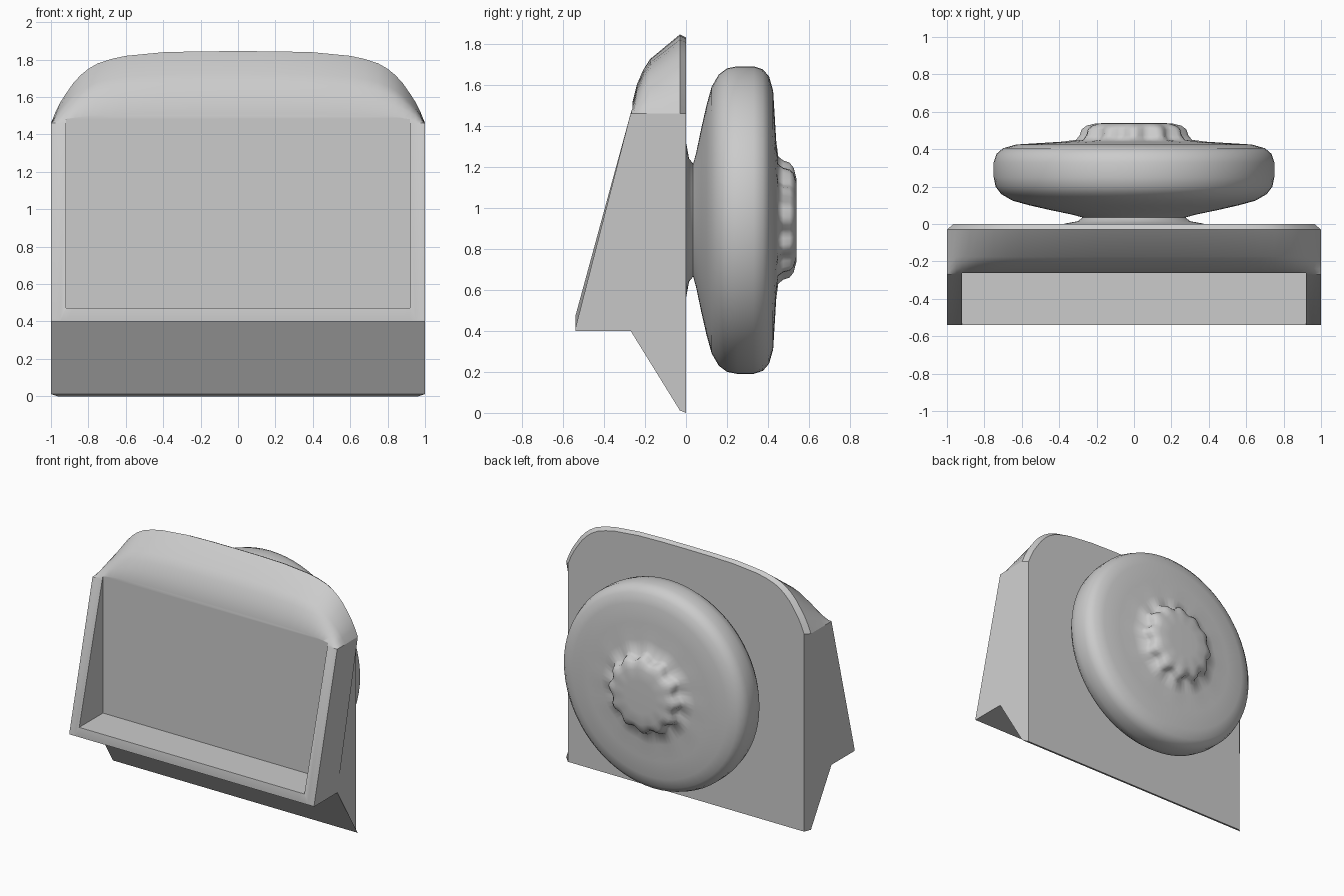
import bpy, bmesh
from math import sin, cos, pi, radians

if "Cube" in bpy.data.objects:
    bpy.data.objects.remove(bpy.data.objects["Cube"])


def make_object(name, bm):
    bmesh.ops.recalc_face_normals(bm, faces=bm.faces)
    me = bpy.data.meshes.new(name)
    bm.to_mesh(me)
    bm.free()
    ob = bpy.data.objects.new(name, me)
    bpy.context.collection.objects.link(ob)
    return ob


def smooth(ob, angle):
    bpy.ops.object.select_all(action='DESELECT')
    ob.select_set(True)
    bpy.context.view_layer.objects.active = ob
    bpy.ops.object.shade_smooth_by_angle(angle=radians(angle))


def loft(rings, closed=False):
    """Skin between rings of points; cap the ends unless closed."""
    bm = bmesh.new()
    vs = [[bm.verts.new(p) for p in r] for r in rings]
    n = len(vs[0])
    for a, b in zip(vs, vs[1:]):
        for i in range(n):
            j = (i + 1) % n
            bm.faces.new((a[i], a[j], b[j], b[i]))
    bm.faces.new(vs[0])
    bm.faces.new(vs[-1])
    return bm


# Housing: side profiles lofted across x, roof sinking towards the corners
SHOULDER = 1.46
ROOF = [(-.265, 1.5), (-.24, 1.6), (-.21, 1.67), (-.175, 1.725), (-.03, 1.845), (0, 1.83)]
HALF = [(1, 0), (.975, .16), (.95, .29), (.92, .41), (.88, .56), (.84, .67), (.8, .755),
        (.75, .83), (.68, .89), (.6, .935), (.4, .985), (.2, .998)]


def section(x, s):
    lip = .47 if abs(x) < .93 else .41
    pts = [(0, 0), (-.03, .012), (-.27, .4), (-.54, .4), (-.54, lip), (-.27, SHOULDER)]
    pts += [(y, SHOULDER + (h - SHOULDER) * s) for y, h in ROOF]
    return [(x * (.965 if y == 0 else 1), y, z) for y, z in pts]


stations = [(-x, s) for x, s in HALF] + [(0, 1)] + [(x, s) for x, s in reversed(HALF)]
housing = make_object("housing", loft([section(x, s) for x, s in stations]))

# Wedge recess in the sloping front
bm = bmesh.new()
bmesh.ops.create_cube(bm, size=1)
for v in bm.verts:
    v.co.x *= 1.84
    v.co.y = -.262 if v.co.y > 0 else -.8
    v.co.z = 1.6 if v.co.z > 0 else .472
cutter = make_object("recess_cutter", bm)
mod = housing.modifiers.new("recess", 'BOOLEAN')
mod.operation = 'DIFFERENCE'
mod.solver = 'EXACT'
mod.object = cutter
bpy.context.view_layer.objects.active = housing
housing.select_set(True)
bpy.ops.object.modifier_apply(modifier="recess")
bpy.data.objects.remove(cutter)
smooth(housing, 25)

# Round knob on a short stem, with a lobed hub on its back face: (y, radius, lobe depth)
KNOB = [(-.01, .42, 0), (.004, .36, 0), (.015, .3, 0), (.035, .275, 0), (.05, .33, 0), (.075, .45, 0),
        (.1, .56, 0), (.125, .65, 0), (.16, .71, 0), (.2, .74, 0), (.25, .75, 0),
        (.33, .75, 0), (.375, .735, 0), (.405, .7, 0), (.425, .63, 0), (.433, .5, 0),
        (.44, .38, .005), (.45, .29, .02), (.475, .27, .02), (.505, .265, .015),
        (.525, .245, .01), (.538, .2, .004), (.54, .12, 0)]
N = 72
rings = []
for y, r, lobe in KNOB:
    ring = []
    for i in range(N):
        t = 2 * pi * i / N
        rr = r + lobe * cos(12 * t)
        ring.append((rr * sin(t), y, .94 + rr * cos(t)))
    rings.append(ring)
knob = make_object("back_knob", loft(rings))
smooth(knob, 60)
